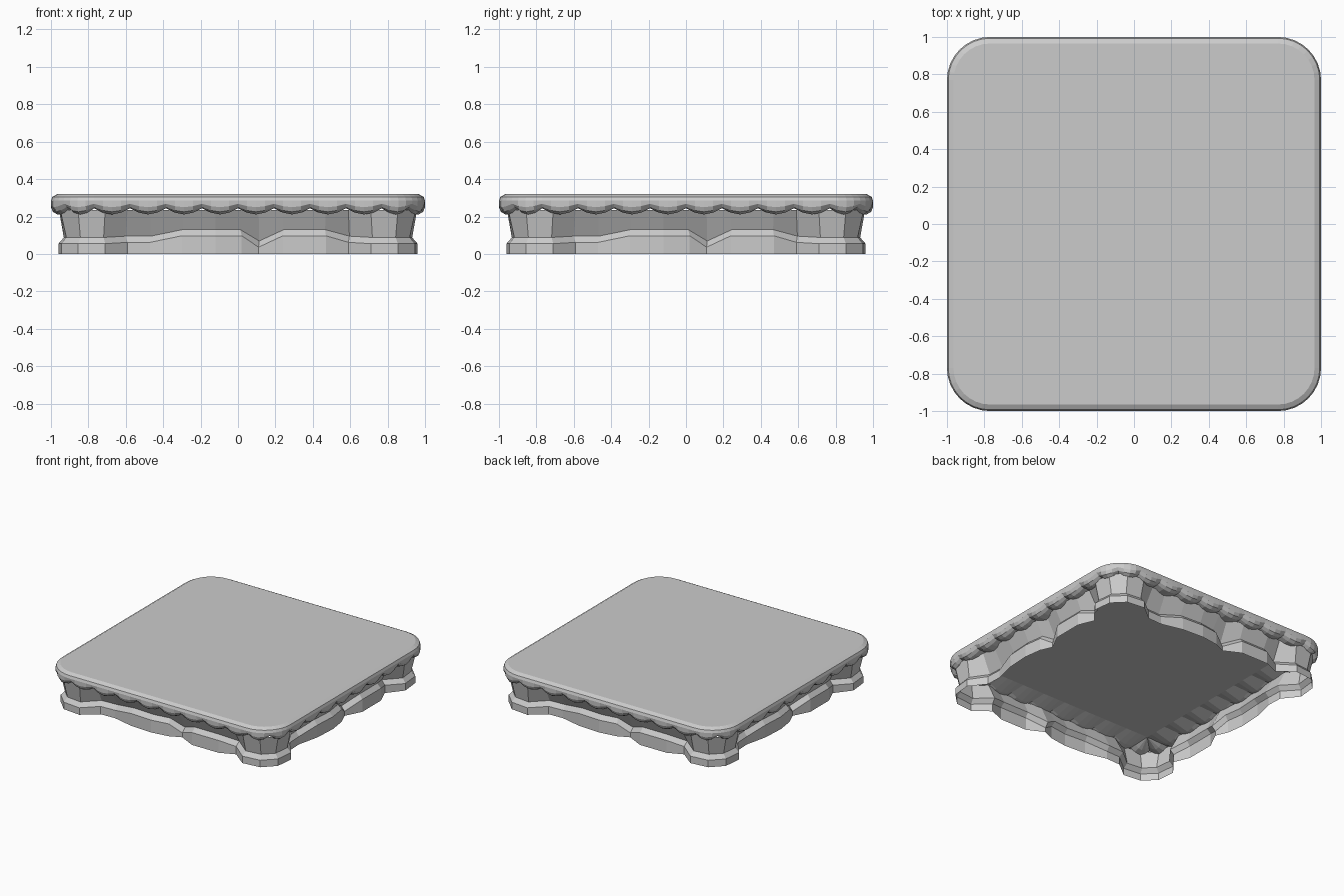
import bpy, bmesh
from math import sin, cos, pi

if "Cube" in bpy.data.objects:
    bpy.data.objects.remove(bpy.data.objects["Cube"])


def build(name, rings, cap_first=False, cap_last=False):
    """Skin closed rings of equal length into one mesh object."""
    bm = bmesh.new()
    vr = [[bm.verts.new(p) for p in ring] for ring in rings]
    n = len(rings[0])
    for a, b in zip(vr, vr[1:]):
        for i in range(n):
            j = (i + 1) % n
            bm.faces.new((a[i], a[j], b[j], b[i]))
    if cap_first:
        bm.faces.new(vr[0][::-1])
    if cap_last:
        bm.faces.new(vr[-1])
    bmesh.ops.remove_doubles(bm, verts=bm.verts[:], dist=1e-5)
    bmesh.ops.recalc_face_normals(bm, faces=bm.faces[:])
    me = bpy.data.meshes.new(name)
    bm.to_mesh(me)
    bm.free()
    ob = bpy.data.objects.new(name, me)
    bpy.context.collection.objects.link(ob)
    return ob


def turn(x, y, k):
    """Rotate a point by k quarter turns."""
    for _ in range(k):
        x, y = -y, x
    return x, y


# Rounded slab with a scalloped lower edge: (corner centre, direction, arch)
C, R, SEG, SIDE, CORNER = 0.77, 0.23, 4, 8, 2
path = []
for k in range(4):
    for i in range(SIDE * SEG):
        x = -C + 2 * C * i / (SIDE * SEG)
        path.append((turn(x, -C, k), turn(0, -1, k), sin(pi * (i % SEG) / SEG)))
    for i in range(CORNER * SEG):
        a = -pi / 2 + pi / 2 * i / (CORNER * SEG)
        path.append((turn(C, -C, k), turn(cos(a), sin(a), k), sin(pi * (i % SEG) / SEG)))


def slab_ring(r, r_arch, z, z_arch):
    return [(c[0] + d[0] * (r + r_arch * s), c[1] + d[1] * (r + r_arch * s), z - z_arch * s)
            for c, d, s in path]


build("scalloped_top", [
    slab_ring(0.0, 0, 0.25, 0),
    slab_ring(R - 0.10, 0, 0.245, 0.03),
    slab_ring(R - 0.05, 0.015, 0.244, 0.033),
    slab_ring(R - 0.025, 0.015, 0.25, 0.025),
    slab_ring(R - 0.005, 0.005, 0.268, 0.018),
    slab_ring(R, 0, 0.285, 0),
    slab_ring(R - 0.007, 0, 0.305, 0),
    slab_ring(R - 0.035, 0, 0.32, 0),
], cap_first=True, cap_last=True)

# One side of the wavy base: x, distance out, height of the ledge
side = [
    (-0.855, 0.945, 0.055), (-0.71, 0.96, 0.055), (-0.59, 0.865, 0.062),
    (-0.47, 0.86, 0.062), (-0.30, 0.90, 0.097), (-0.12, 0.91, 0.097),
    (0.02, 0.89, 0.097), (0.11, 0.85, 0.036), (0.24, 0.915, 0.097),
    (0.47, 0.915, 0.097), (0.59, 0.865, 0.062), (0.71, 0.96, 0.055),
    (0.855, 0.945, 0.055),
]


def base_ring(inset=0.0, dz=None, z=None, blend=0.0, reach=0.955):
    """Base outline, optionally inset along its normals or blended to a square."""
    pts = [(*turn(x, -(d + (reach - d) * blend), k), h) for k in range(4) for x, d, h in side]
    ring, n = [], len(pts)
    for i, (x, y, h) in enumerate(pts):
        p, q = pts[i - 1], pts[(i + 1) % n]
        nx, ny = p[1] - q[1], q[0] - p[0]
        ln = (nx * nx + ny * ny) ** 0.5
        ring.append((x + nx / ln * inset, y + ny / ln * inset, h + dz if z is None else z))
    return ring


# Open base shell: plinth, sloped ledge and wall flaring out under the rim
build("wavy_base", [
    base_ring(z=0),
    base_ring(dz=0),
    base_ring(0.03, dz=0.033),
    base_ring(z=0.235, blend=0.5),
])
